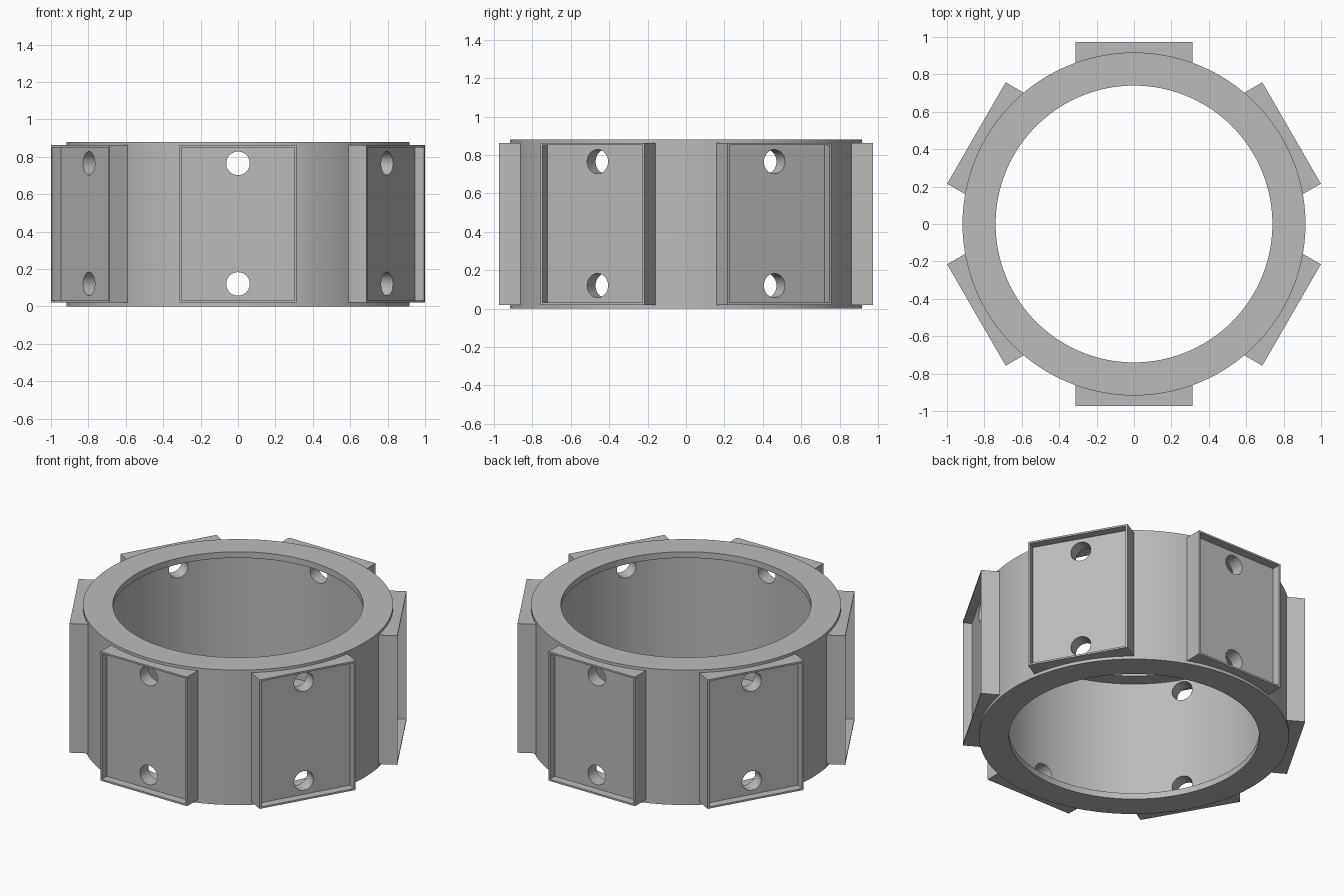
import bpy, bmesh, math
from mathutils import Matrix, Vector

if "Cube" in bpy.data.objects:
    bpy.data.objects.remove(bpy.data.objects["Cube"])

HEIGHT, OUTER, BORE, HOLLOW, LIP = 0.88, 0.917, 0.74, 0.835, 0.04
PAD_FACE, PAD_FLOOR, PAD_HALF, BORDER = 0.973, 0.92, 0.313, 0.016
PAD_LOW, PAD_HIGH = 0.02, 0.862
HOLE_RADIUS, HOLE_HEIGHTS = 0.063, (0.12, 0.765)

grey = bpy.data.materials.new("plain grey")
grey.use_nodes = True
colour = (0.5, 0.5, 0.5, 1)
grey.diffuse_color = colour
grey.node_tree.nodes["Principled BSDF"].inputs["Base Color"].default_value = colour


def make_object(name, bm):
    bmesh.ops.recalc_face_normals(bm, faces=bm.faces)
    mesh = bpy.data.meshes.new(name)
    bm.to_mesh(mesh)
    bm.free()
    mesh.materials.append(grey)
    obj = bpy.data.objects.new(name, mesh)
    bpy.context.scene.collection.objects.link(obj)
    return obj


def make_ring():
    # Wall section with a lip at both ends, spun round the axis
    section = [(BORE, 0), (OUTER, 0), (OUTER, HEIGHT), (BORE, HEIGHT),
               (BORE, HEIGHT - LIP), (HOLLOW, HEIGHT - LIP),
               (HOLLOW, LIP), (BORE, LIP)]
    bm = bmesh.new()
    verts = [bm.verts.new((r, 0, z)) for r, z in section]
    edges = [bm.edges.new((v, verts[i - 1])) for i, v in enumerate(verts)]
    bmesh.ops.spin(bm, geom=verts + edges, axis=(0, 0, 1), cent=(0, 0, 0),
                   angle=math.tau, steps=120, use_merge=True)
    bmesh.ops.remove_doubles(bm, verts=bm.verts, dist=1e-5)
    return make_object("mounting_ring", bm)


def make_pad(turn):
    # Block with a shallow framed pocket in its outer face
    back = 0.85
    bm = bmesh.new()
    size = (2 * PAD_HALF, PAD_FACE - back, PAD_HIGH - PAD_LOW)
    centre = Vector((0, -(PAD_FACE + back) / 2, (PAD_LOW + PAD_HIGH) / 2))
    bmesh.ops.create_cube(bm, size=1, matrix=Matrix.Translation(centre)
                          @ Matrix.Diagonal((*size, 1)))
    front = min(bm.faces, key=lambda f: f.calc_center_median().y)
    bmesh.ops.inset_region(bm, faces=[front], thickness=BORDER)
    pocket = bmesh.ops.extrude_discrete_faces(bm, faces=[front])["faces"][0]
    bmesh.ops.translate(bm, verts=pocket.verts, vec=(0, PAD_FACE - PAD_FLOOR, 0))
    bmesh.ops.transform(bm, matrix=turn, verts=bm.verts)
    return make_object("pad", bm)


def make_drill(turn, z):
    bm = bmesh.new()
    place = Matrix.Translation((0, -0.9, z)) @ Matrix.Rotation(math.pi / 2, 4, "X")
    bmesh.ops.create_cone(bm, cap_ends=True, segments=40, radius1=HOLE_RADIUS,
                          radius2=HOLE_RADIUS, depth=0.3, matrix=turn @ place)
    return make_object("drill", bm)


def combine(target, tool, operation):
    # Apply one boolean, then discard the tool
    bpy.context.view_layer.objects.active = target
    mod = target.modifiers.new("cut", "BOOLEAN")
    mod.operation, mod.solver, mod.object = operation, "EXACT", tool
    bpy.ops.object.modifier_apply(modifier=mod.name)
    bpy.data.objects.remove(tool)


# Six pads round the ring, each drilled through near top and bottom
ring = make_ring()
turns = [Matrix.Rotation(math.radians(60 * i), 4, "Z") for i in range(6)]
for turn in turns:
    combine(ring, make_pad(turn), "UNION")
for turn in turns:
    for z in HOLE_HEIGHTS:
        combine(ring, make_drill(turn, z), "DIFFERENCE")

bpy.ops.object.select_all(action="DESELECT")
ring.select_set(True)
bpy.context.view_layer.objects.active = ring
bpy.ops.object.shade_smooth_by_angle(angle=math.radians(30))
